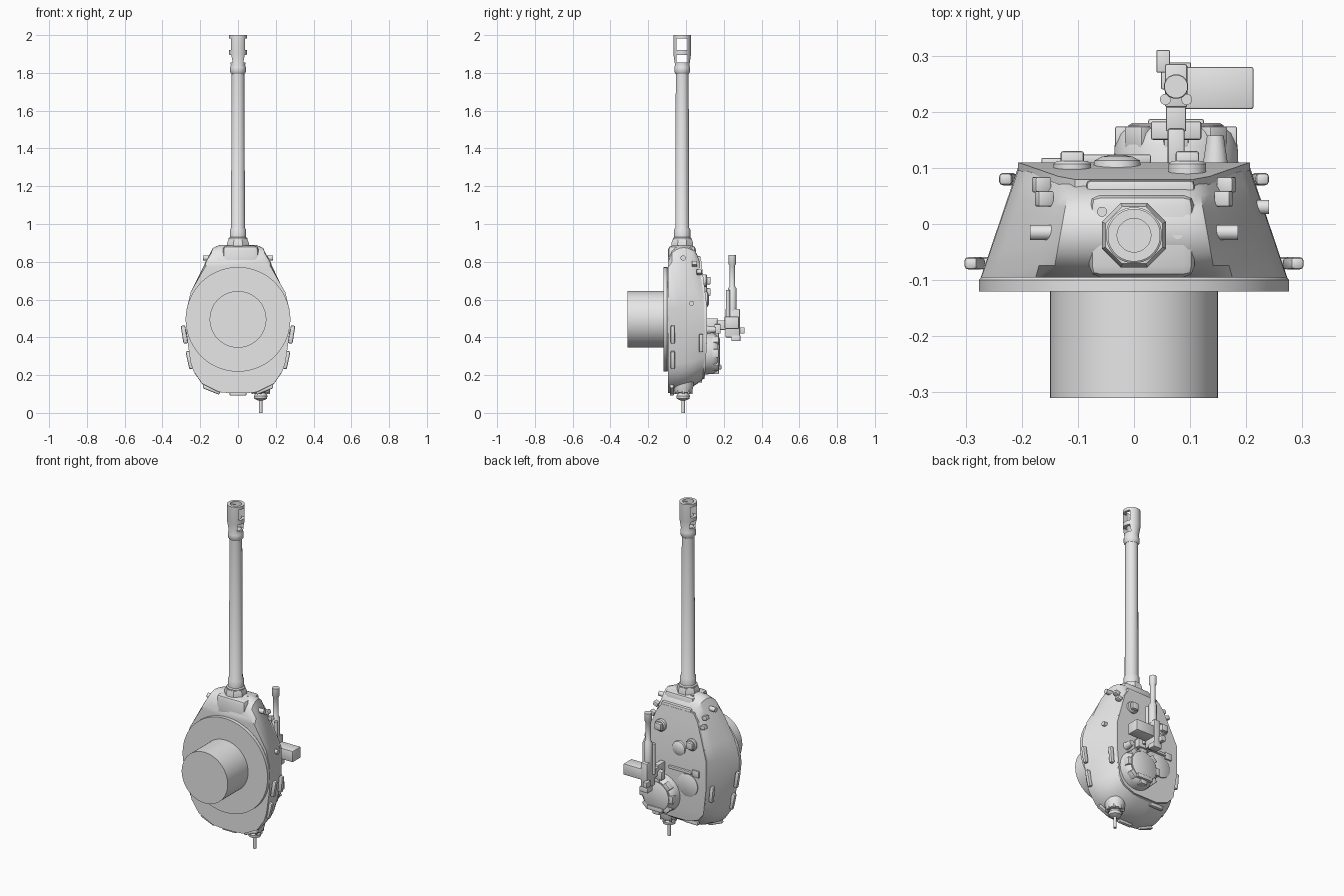
import bpy
import bmesh
import math
from mathutils import Matrix, Vector

default_cube = bpy.data.objects.get("Cube")
if default_cube:
    bpy.data.objects.remove(default_cube, do_unlink=True)

grey = bpy.data.materials.new("plain grey")
grey.use_nodes = True
grey.diffuse_color = (0.8, 0.8, 0.8, 1)
grey.node_tree.nodes["Principled BSDF"].inputs["Base Color"].default_value = grey.diffuse_color
parts = []


def finish(name, mesh_data):
    """Turn a bmesh into a named grey object."""
    bmesh.ops.remove_doubles(mesh_data, verts=mesh_data.verts, dist=0.0001)
    bmesh.ops.recalc_face_normals(mesh_data, faces=mesh_data.faces)
    mesh = bpy.data.meshes.new(name)
    mesh_data.to_mesh(mesh)
    mesh_data.free()
    mesh.materials.append(grey)
    obj = bpy.data.objects.new(name, mesh)
    bpy.context.scene.collection.objects.link(obj)
    parts.append(obj)
    return obj


def box(name, xs, ys, zs, tilt=0, bevel=0):
    """Box between limits on each axis, tilted about its own y axis."""
    bm = bmesh.new()
    limits = (xs, ys, zs)
    size = [high - low for low, high in limits]
    centre = Vector([(low + high) / 2 for low, high in limits])
    bmesh.ops.create_cube(bm, size=1)
    bmesh.ops.scale(bm, vec=size, verts=bm.verts)
    if bevel:
        bmesh.ops.bevel(bm, geom=bm.edges[:], offset=bevel, segments=2,
                        profile=0.5, affect='EDGES')
    turn = Matrix.Rotation(math.radians(tilt), 4, 'Y')
    bmesh.ops.transform(bm, matrix=Matrix.Translation(centre) @ turn, verts=bm.verts)
    return finish(name, bm)


def lathe(name, centre, profile, axis="z", sides=32):
    """Revolve (radius, height) pairs round an axis through centre."""
    bm = bmesh.new()
    rings = []
    for radius, height in profile:
        ring = []
        for i in range(sides):
            angle = math.tau * (i + 0.5) / sides
            a, b = radius * math.cos(angle), radius * math.sin(angle)
            spot = {"x": (height, a, b), "y": (a, height, b), "z": (a, b, height)}[axis]
            ring.append(bm.verts.new(Vector(centre) + Vector(spot)))
        rings.append(ring)
    for low, high in zip(rings, rings[1:]):
        for i in range(sides):
            j = (i + 1) % sides
            bm.faces.new((low[i], low[j], high[j], high[i]))
    bm.faces.new(rings[0])
    bm.faces.new(rings[-1])
    return finish(name, bm)


def loft(name, sections):
    """Skin half outlines, mirrored over x, with strip caps on both ends."""
    bm = bmesh.new()
    rings = []
    for half in sections:
        right = [bm.verts.new(p) for p in half]
        left = [bm.verts.new((-x, y, z)) for x, y, z in half]
        rings.append(right + left[::-1])
    count = len(rings[0])
    for low, high in zip(rings, rings[1:]):
        for i in range(count):
            j = (i + 1) % count
            bm.faces.new((low[i], low[j], high[j], high[i]))
    for ring in (rings[0], rings[-1]):
        for i in range(count // 2 - 1):
            bm.faces.new((ring[i], ring[i + 1], ring[-i - 2], ring[-i - 1]))
    return finish(name, bm)


def roof_height(z):
    return 0.1 - 0.125 * max(0, z - 0.57) - 0.1 * max(0, 0.3 - z)


# Cast turret shell, lofted from the belly outline to the roof outline
belly = [(.10, .81), (.145, .80), (.175, .77), (.25, .64), (.272, .55), (.273, .42),
         (.252, .27), (.235, .22), (.19, .155), (.1, .11), (.04, .105)]
crown = [(.09, .81), (.115, .80), (.13, .77), (.19, .62), (.205, .56), (.207, .42),
         (.195, .3), (.185, .25), (.15, .205), (.08, .18), (.03, .175)]
sections = []
steps = 8
for step in range(steps + 1):
    t = step / steps
    section = []
    for i, ((x0, z0), (x1, z1)) in enumerate(zip(belly, crown)):
        swell = 4 * t * (1 - t)
        bulge = (.08, .075, .05, .015)[i] * swell ** 0.6 if i < 4 else 0
        tail = .02 * swell if z0 < .3 else 0
        z = z0 + (z1 - z0) * t
        y = -.095 + (roof_height(z1) + .095) * t
        section.append((x0 + (x1 - x0) * t + tail / 2, y, z + bulge - tail))
    sections.append(section)
loft("turret_shell", sections)

# Roof plate with its forward slope
roof = [(.105, .815), (.135, .77), (.207, .57), (.207, .4), (.187, .25), (.15, .205), (.08, .18)]
loft("roof_plate", [[(x, roof_height(z) + lift, z) for x, z in roof] for lift in (-.004, .01)])

# Turret ring and basket
lathe("ring_flange", (0, 0, .495), [(.277, -.12), (.277, -.1), (.268, -.088)], "y", 64)
lathe("turret_basket", (0, 0, .495), [(.15, -.31), (.15, -.11)], "y", 64)

# Mantlet and gun
box("mantlet", (-.08, .108), (-.095, .052), (.74, .885), bevel=.02)
box("mantlet_top_strip", (-.085, .108), (.04, .078), (.78, .83), bevel=.008)
gun_axis = (0, -.02, 0)
lathe("mantlet_collar", gun_axis, [(.062, .86), (.062, .9), (.055, .918), (.043, .92)], sides=8)
lathe("gun_barrel", gun_axis, [(.05, .88), (.05, .925), (.043, .93), (.043, .97),
                               (.037, .98), (.034, 1.81)])
for x, y in ((-.057, .022), (.078, -.018)):
    lathe("sight_port", (x, y, .88), [(.009, 0), (.009, .009)], sides=12)

# Muzzle brake with bore and two through ports
brake = lathe("muzzle_brake", gun_axis, [(.035, 1.795), (.042, 1.805), (.042, 1.83), (.038, 1.84),
                                         (.047, 1.9), (.047, 2), (.03, 2), (.03, 1.85)])
for low, high in ((1.855, 1.895), (1.92, 1.982)):
    cutter = box("port_cutter", (-.1, .1), (-.049, .009), (low, high))
    parts.remove(cutter)
    cutter.hide_render = True
    cutter.hide_viewport = True
    port = brake.modifiers.new("port", 'BOOLEAN')
    port.operation = 'DIFFERENCE'
    port.solver = 'EXACT'
    port.object = cutter

# Grab bars round the sides and rear
bars = [(.284, -.07, .415, 9), (.256, -.07, .28, 12), (.14, -.075, .125, 68), (.225, .08, .37, 5)]
for side in (1, -1):
    for x, y, z, tilt in bars:
        box("grab_bar", (side * x - .012, side * x + .012), (y - .011, y + .011),
            (z - .048, z + .048), side * tilt, .007)
for x, y, z in ((0, -.075, .103), (-.09, .075, .172)):
    box("rear_grab_bar", (x - .012, x + .012), (y - .011, y + .011), (z - .045, z + .045), 90, .007)

# Lifting lugs and plugs on the cheeks
for side in (1, -1):
    for x, y, z in ((.16, .045, .79), (.165, .07, .745)):
        box("lifting_lug", (side * x - .015, side * x + .015), (y - .014, y + .014),
            (z - .012, z + .012), side * -20, .004)
    lathe("cheek_plug", (side * .165, -.015, .82), [(.014, -.02), (.014, .02)], "x", 12)
lathe("side_plug", (.228, .03, .58), [(.013, -.02), (.013, .013)], "x", 12)

# Roof fittings: periscopes, vent dome, loader hatch and lock bar
for x, z in ((.095, .7), (-.11, .64)):
    lathe("periscope_base", (x, 0, z), [(.034, .08), (.034, .107), (.028, .112)], "y", 24)
    box("periscope_head", (x - .021, x + .021), (.1, .13), (z - .02, z + .02), bevel=.005)
lathe("vent_dome", (-.03, 0, .6), [(.043, .1), (.041, .113), (.028, .12), (.01, .123)], "y", 24)
lathe("loader_hatch", (-.09, 0, .4), [(.065, .1), (.065, .114), (.06, .117)], "y", 32)
box("hatch_lock_bar", (-.12, .03), (.108, .124), (.472, .488), bevel=.003)
box("hatch_hinge", (-.165, -.12), (.1, .118), (.46, .5), bevel=.003)
lathe("signal_port", (.145, 0, .44), [(.03, .1), (.027, .11), (.022, .11), (.015, .158)], "y", 20)

# Commander cupola with vision blocks
cx, cz = .075, .315
lathe("cupola", (cx, 0, cz), [(.112, .09), (.11, .14), (.1, .162), (.09, .17)], "y", 40)
lathe("cupola_hatch", (cx, 0, cz), [(.085, .165), (.085, .176), (.078, .18)], "y", 32)
for k in range(8):
    angle = math.tau * k / 8
    x, z = cx + .095 * math.sin(angle), cz + .095 * math.cos(angle)
    box("vision_block", (x - .022, x + .022), (.135, .174), (z - .014, z + .014),
        math.degrees(angle), .004)
box("cupola_hinge", (cx - .05, cx + .05), (.165, .187), (cz - .085, cz - .06), bevel=.004)

# Machine gun mount
mx = .075
box("mount_foot", (mx - .045, mx + .045), (.15, .183), (.42, .47), bevel=.004)
box("mount_arm", (mx - .015, mx + .015), (.1, .17), (.43, .5), bevel=.004)
box("mount_post", (mx - .018, mx + .018), (.165, .22), (.44, .49), bevel=.003)

# Machine gun, ammunition box and grips
box("gun_receiver", (mx - .02, mx + .02), (.208, .285), (.4, .55), bevel=.004)
lathe("machine_gun_barrel", (mx, .245, 0), [(.022, .54), (.022, .66), (.015, .67), (.015, .78),
                                            (.021, .79), (.021, .835)], sides=16)
for x in (mx - .019, mx + .019):
    lathe("recoil_tube", (x, .222, 0), [(.01, .47), (.01, .65)], sides=12)
box("ammo_box", (.09, .213), (.205, .28), (.445, .51), bevel=.004)
box("gun_grip", (mx - .027, mx + .027), (.24, .288), (.38, .41), bevel=.003)
box("gun_sight", (.04, .064), (.27, .31), (.42, .452), bevel=.002)

# Aerial and its bolted pot on the rear
aerial_x, aerial_y = .12, -.015
lathe("aerial_pot", (aerial_x, aerial_y, 0), [(.012, .065), (.034, .075), (.036, .09), (.028, .105),
                                              (.045, .108), (.055, .14), (.06, .2)], sides=24)
lathe("aerial_stem", (aerial_x, aerial_y, 0), [(.009, 0), (.009, .08)], sides=12)
for k in range(8):
    angle = math.tau * k / 8
    spot = (aerial_x + .043 * math.cos(angle), aerial_y + .043 * math.sin(angle), 0)
    lathe("pot_bolt", spot, [(.007, .1), (.007, .13)], sides=6)

# Smooth shading with sharp edges kept
bpy.ops.object.select_all(action='DESELECT')
for obj in parts:
    obj.select_set(True)
bpy.context.view_layer.objects.active = parts[0]
bpy.ops.object.shade_smooth_by_angle(angle=math.radians(35))
